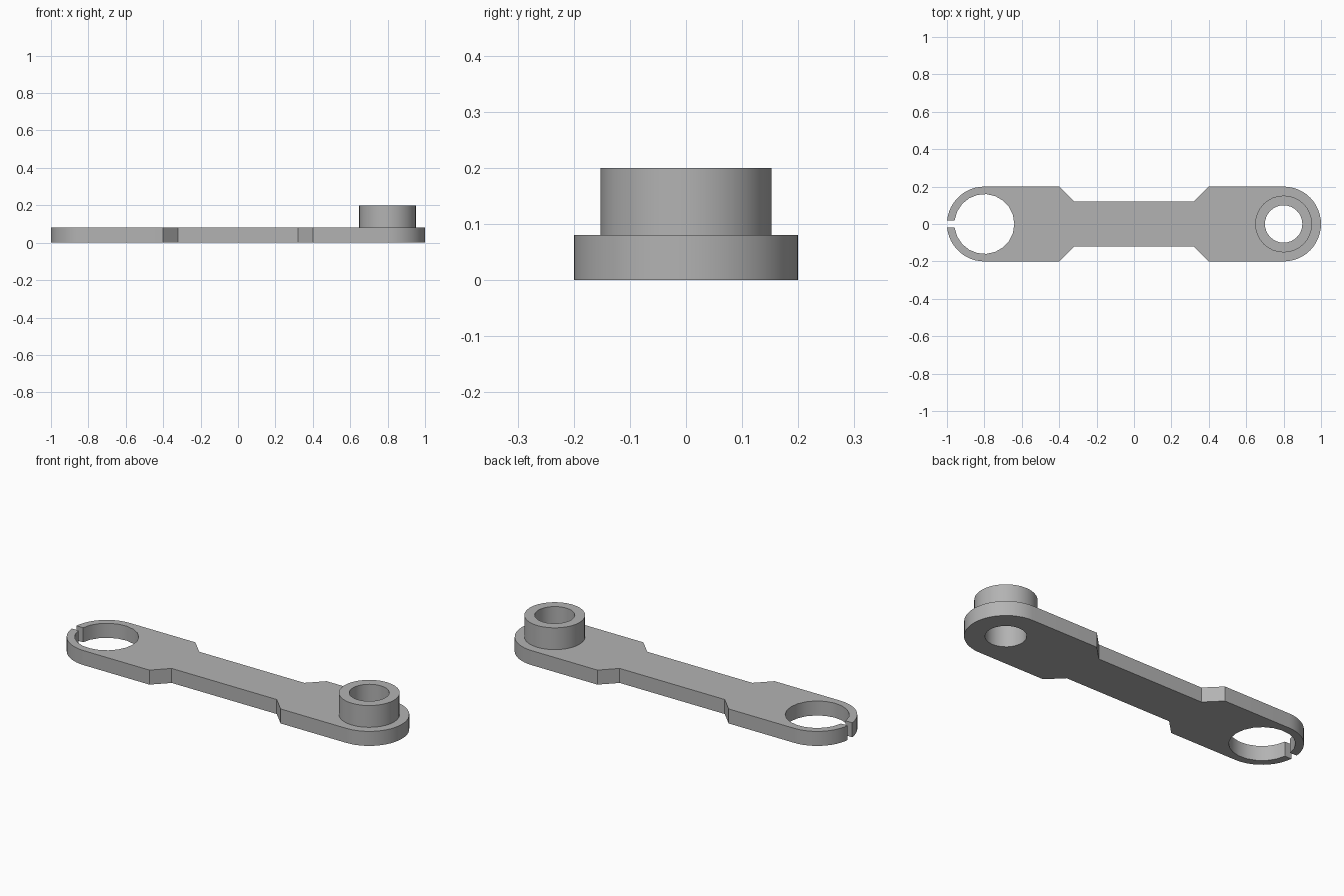
import bpy, bmesh
from math import sin, cos, pi, asin

if "Cube" in bpy.data.objects:
    bpy.data.objects.remove(bpy.data.objects["Cube"])

END, R = 0.8, 0.2          # end centres and outer end radius
PLATE_T, TOP = 0.08, 0.2   # plate thickness and boss top
CLIP_R, BORE_R, BOSS_R = 0.16, 0.1, 0.152
SLOT = 0.02                # half width of the clip slot

grey = bpy.data.materials.new("plain grey")
grey.use_nodes = True
COLOUR = (0.45, 0.45, 0.45, 1)
grey.diffuse_color = COLOUR
grey.node_tree.nodes["Principled BSDF"].inputs["Base Color"].default_value = COLOUR


def arc(cx, r, start, end, n):
    return [(cx + r * cos(start + (end - start) * i / n),
             r * sin(start + (end - start) * i / n)) for i in range(n + 1)]


def prism(name, loops, z0, z1):
    """Fill the outline and its holes, then extrude from z0 to z1."""
    bm = bmesh.new()
    edges = []
    for loop in loops:
        vs = [bm.verts.new((x, y, z0)) for x, y in loop]
        edges += [bm.edges.new((v, vs[i - 1])) for i, v in enumerate(vs)]
    bmesh.ops.triangle_fill(bm, edges=edges, use_beauty=True, normal=(0, 0, 1))
    ext = bmesh.ops.extrude_face_region(bm, geom=bm.faces[:], use_keep_orig=True)
    for v in ext["geom"]:
        if isinstance(v, bmesh.types.BMVert):
            v.co.z = z1
    bmesh.ops.recalc_face_normals(bm, faces=bm.faces[:])
    mesh = bpy.data.meshes.new(name)
    bm.to_mesh(mesh)
    bm.free()
    mesh.materials.append(grey)
    obj = bpy.data.objects.new(name, mesh)
    bpy.context.collection.objects.link(obj)
    bpy.ops.object.select_all(action="DESELECT")
    obj.select_set(True)
    bpy.context.view_layer.objects.active = obj
    bpy.ops.object.shade_smooth_by_angle(angle=pi / 6)
    return obj


# Link plate: rounded ends, narrowed waist and an open clip at one end
gap_out, gap_in = asin(SLOT / R), asin(SLOT / CLIP_R)
waist_top = [(0.4, R), (0.32, 0.12), (-0.32, 0.12), (-0.4, R)]
waist_bottom = [(-x, -y) for x, y in waist_top]
outline = (arc(END, R, -pi / 2, pi / 2, 24) + waist_top
           + arc(-END, R, pi / 2, pi - gap_out, 12)
           + arc(-END, CLIP_R, pi - gap_in, gap_in - pi, 20)
           + arc(-END, R, pi + gap_out, 1.5 * pi, 12) + waist_bottom)
bore = arc(END, BORE_R, 0, 2 * pi, 32)[:-1]
prism("link_plate", [outline, bore], 0, PLATE_T)

# Hollow boss standing on the closed end
rim = arc(END, BOSS_R, 0, 2 * pi, 32)[:-1]
prism("pivot_boss", [rim, bore], PLATE_T, TOP)
